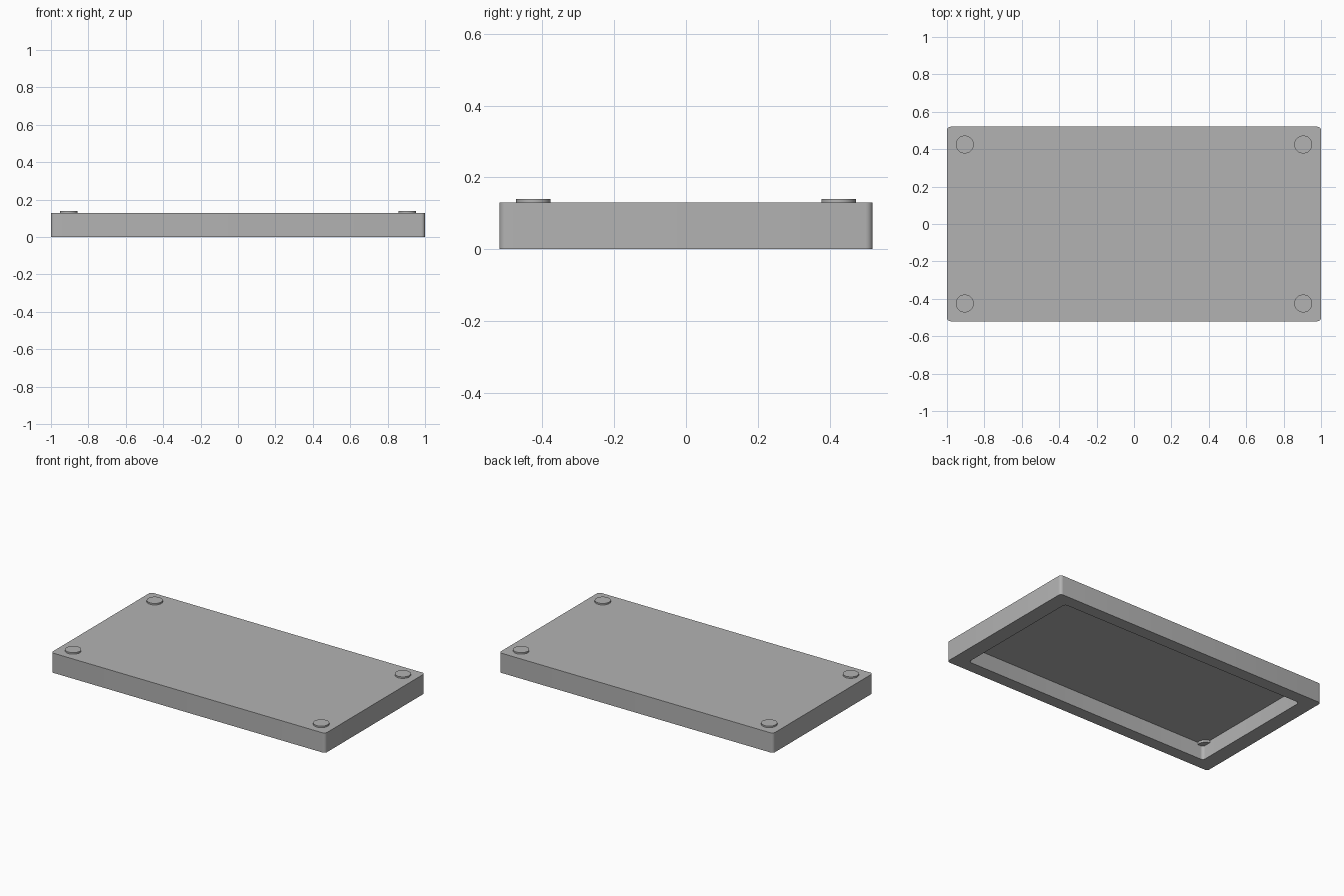
import bpy, bmesh, math

cube = bpy.data.objects.get("Cube")
if cube:
    bpy.data.objects.remove(cube, do_unlink=True)

grey = bpy.data.materials.new("plain grey")
grey.use_nodes = True
colour = (0.45, 0.45, 0.45, 1)
grey.diffuse_color = colour
grey.node_tree.nodes["Principled BSDF"].inputs["Base Color"].default_value = colour

HALF_X, HALF_Y, TOP = 1.0, 0.52, 0.13
RIM_X, RIM_Y, CEILING = 0.10, 0.08, 0.105
CORNER, STEPS = 0.02, 6


def rounded_ring(bm, hx, hy, z):
    """Loop of vertices around a rounded rectangle."""
    ring = []
    for q, (sx, sy) in enumerate([(1, 1), (-1, 1), (-1, -1), (1, -1)]):
        for i in range(STEPS + 1):
            a = math.pi / 2 * (q + i / STEPS)
            ring.append(bm.verts.new((sx * (hx - CORNER) + CORNER * math.cos(a),
                                      sy * (hy - CORNER) + CORNER * math.sin(a), z)))
    return ring


def finish(name, bm):
    bmesh.ops.recalc_face_normals(bm, faces=bm.faces)
    mesh = bpy.data.meshes.new(name)
    bm.to_mesh(mesh)
    bm.free()
    mesh.materials.append(grey)
    obj = bpy.data.objects.new(name, mesh)
    bpy.context.collection.objects.link(obj)
    bpy.ops.object.select_all(action='DESELECT')
    obj.select_set(True)
    bpy.context.view_layer.objects.active = obj
    bpy.ops.object.shade_smooth_by_angle(angle=math.radians(30))


# Tray body: top, outer walls, bottom rim, inner walls and ceiling
bm = bmesh.new()
in_x, in_y = HALF_X - RIM_X, HALF_Y - RIM_Y
rings = [rounded_ring(bm, HALF_X, HALF_Y, TOP), rounded_ring(bm, HALF_X, HALF_Y, 0),
         rounded_ring(bm, in_x, in_y, 0), rounded_ring(bm, in_x, in_y, CEILING)]
for a, b in zip(rings, rings[1:]):
    for i in range(len(a)):
        j = (i + 1) % len(a)
        bm.faces.new((a[i], a[j], b[j], b[i]))
bm.faces.new(rings[0])
bm.faces.new(rings[-1])
finish("tray_body", bm)

# Round corner studs, passing through the top plate into the cavity
STUD_TOP, STUD_BOTTOM = 0.14, 0.09
for x_name, sx in (("left", 1), ("right", -1)):
    for y_name, sy in (("front", -1), ("back", 1)):
        bm = bmesh.new()
        bmesh.ops.create_cone(bm, cap_ends=True, segments=48, radius1=0.048,
                              radius2=0.048, depth=STUD_TOP - STUD_BOTTOM)
        bmesh.ops.translate(bm, verts=bm.verts,
                            vec=(sx * 0.905, sy * 0.425, (STUD_TOP + STUD_BOTTOM) / 2))
        finish(f"{y_name}_{x_name}_stud", bm)
